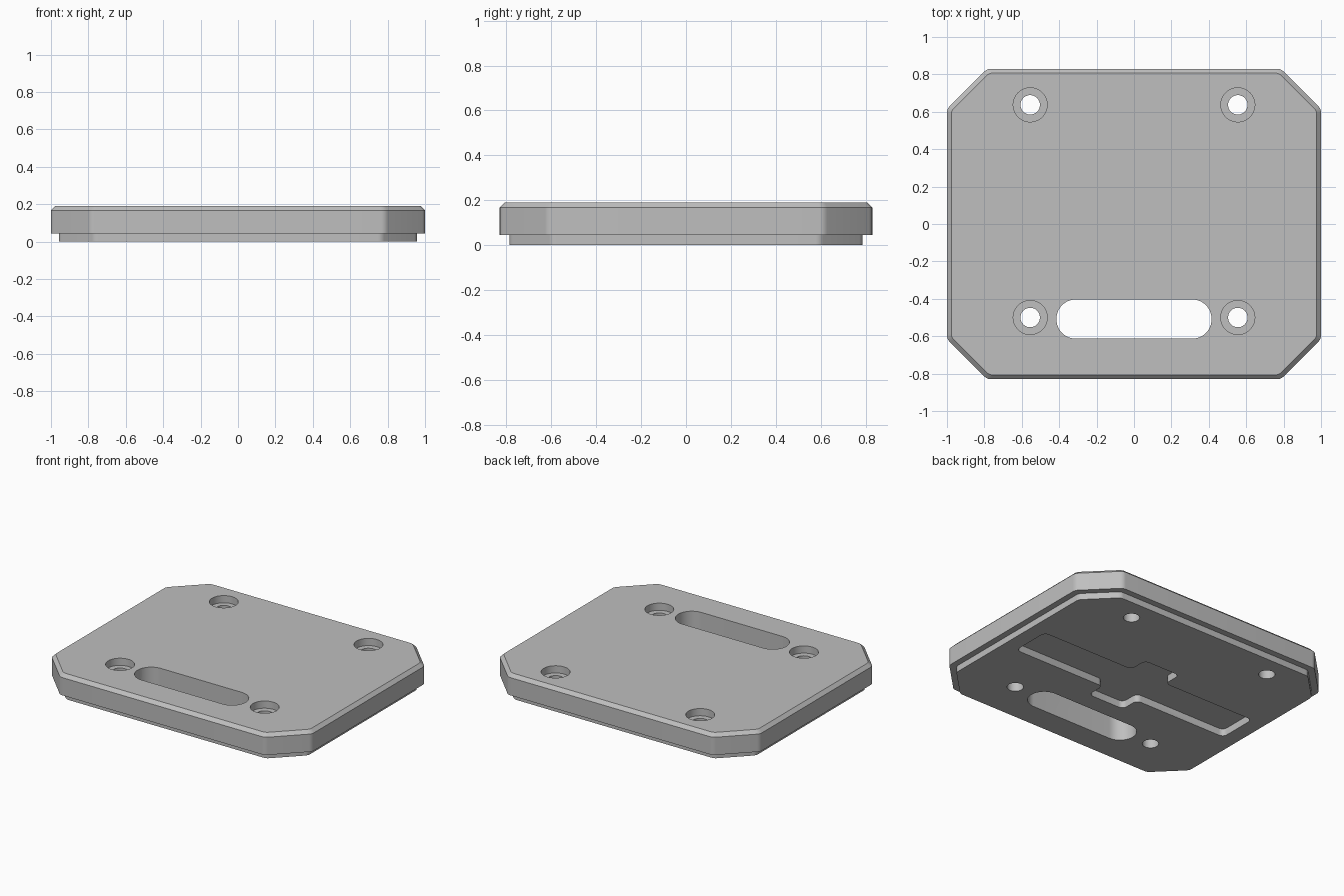
import bpy, bmesh, math
from mathutils import Vector

if "Cube" in bpy.data.objects:
    bpy.data.objects.remove(bpy.data.objects["Cube"])

grey = bpy.data.materials.new("plain grey")
grey.diffuse_color = (0.52, 0.52, 0.52, 1)
grey.use_nodes = True
grey.node_tree.nodes["Principled BSDF"].inputs["Base Color"].default_value = grey.diffuse_color


def rounded(points, r, n=6):
    """Outline with every corner replaced by an arc of radius r."""
    out = []
    pts = [Vector(p) for p in points]
    for i, p in enumerate(pts):
        u = (pts[i - 1] - p).normalized()
        v = (pts[(i + 1) % len(pts)] - p).normalized()
        half = math.acos(max(-1, min(1, u.dot(v)))) / 2
        c = p + (u + v).normalized() * (r / math.sin(half))
        t = r / math.tan(half)
        a, b = p + u * t - c, p + v * t - c
        start = math.atan2(a.y, a.x)
        sweep = math.atan2(a.x * b.y - a.y * b.x, a.dot(b))
        for k in range(n + 1):
            ang = start + sweep * k / n
            out.append((c.x + r * math.cos(ang), c.y + r * math.sin(ang)))
    return out


def plate_outline(inset):
    w, h = 1 - inset, 0.83 - inset
    cut = 0.215 - inset * (2 - math.sqrt(2))
    quarter = [(w, h - cut), (w - cut, h)]
    pts = quarter + [(-x, y) for x, y in reversed(quarter)]
    pts = pts + [(-x, -y) for x, y in pts]
    return rounded(pts, 0.05)


def circle(x, y, r, n=48):
    return [(x + r * math.cos(k * math.tau / n), y + r * math.sin(k * math.tau / n))
            for k in range(n)]


def stack(name, layers):
    """Solid made by joining outlines of equal point count at rising heights."""
    bm = bmesh.new()
    rings = [[bm.verts.new((p[0], p[1], z)) for p in outline] for outline, z in layers]
    for low, high in zip(rings, rings[1:]):
        for i in range(len(low)):
            j = (i + 1) % len(low)
            bm.faces.new((low[i], low[j], high[j], high[i]))
    bm.faces.new(rings[0][::-1])
    bm.faces.new(rings[-1])
    bmesh.ops.recalc_face_normals(bm, faces=bm.faces)
    mesh = bpy.data.meshes.new(name)
    bm.to_mesh(mesh)
    bm.free()
    mesh.materials.append(grey)
    ob = bpy.data.objects.new(name, mesh)
    bpy.context.scene.collection.objects.link(ob)
    return ob


# Plate with stepped lip below and chamfered top edge
lip, body, top = plate_outline(0.043), plate_outline(0), plate_outline(0.023)
plate = stack("cover_plate", [(lip, 0), (lip, 0.044), (body, 0.044),
                              (body, 0.167), (top, 0.19)])

cutters = []

# Counterbored screw holes
for x in (-0.555, 0.555):
    for y in (0.637, -0.5):
        hole, bore = circle(x, y, 0.052), circle(x, y, 0.091)
        cutters.append(stack("screw_hole_cutter", [(hole, -0.1), (hole, 0.14),
                                                   (bore, 0.14), (bore, 0.3)]))

# Long through slot
slot = rounded([(0.415, -0.613), (0.415, -0.403), (-0.415, -0.403), (-0.415, -0.613)],
               0.1045, 12)
cutters.append(stack("slot_cutter", [(slot, -0.1), (slot, 0.3)]))

# Shallow cross-shaped recess underneath
L, a, h = 0.85, 0.14, 0.275
half = [(L, -a), (L, a), (a, a), (a, h), (-a, h), (-a, a)]
cross = rounded(half + [(-x, -y) for x, y in half], 0.035)
cutters.append(stack("recess_cutter", [(cross, -0.1), (cross, 0.05)]))

# Cut everything out of the plate
for cutter in cutters:
    cutter.hide_render = True
    mod = plate.modifiers.new("cut", 'BOOLEAN')
    mod.operation = 'DIFFERENCE'
    mod.solver = 'EXACT'
    mod.object = cutter

# Bake the cuts, then drop the cutters
bpy.context.view_layer.update()
result = bpy.data.meshes.new_from_object(plate.evaluated_get(bpy.context.evaluated_depsgraph_get()))
plate.modifiers.clear()
plate.data = result
for cutter in cutters:
    bpy.data.objects.remove(cutter)

bpy.context.view_layer.objects.active = plate
plate.select_set(True)
bpy.ops.object.shade_smooth_by_angle(angle=math.radians(30))
